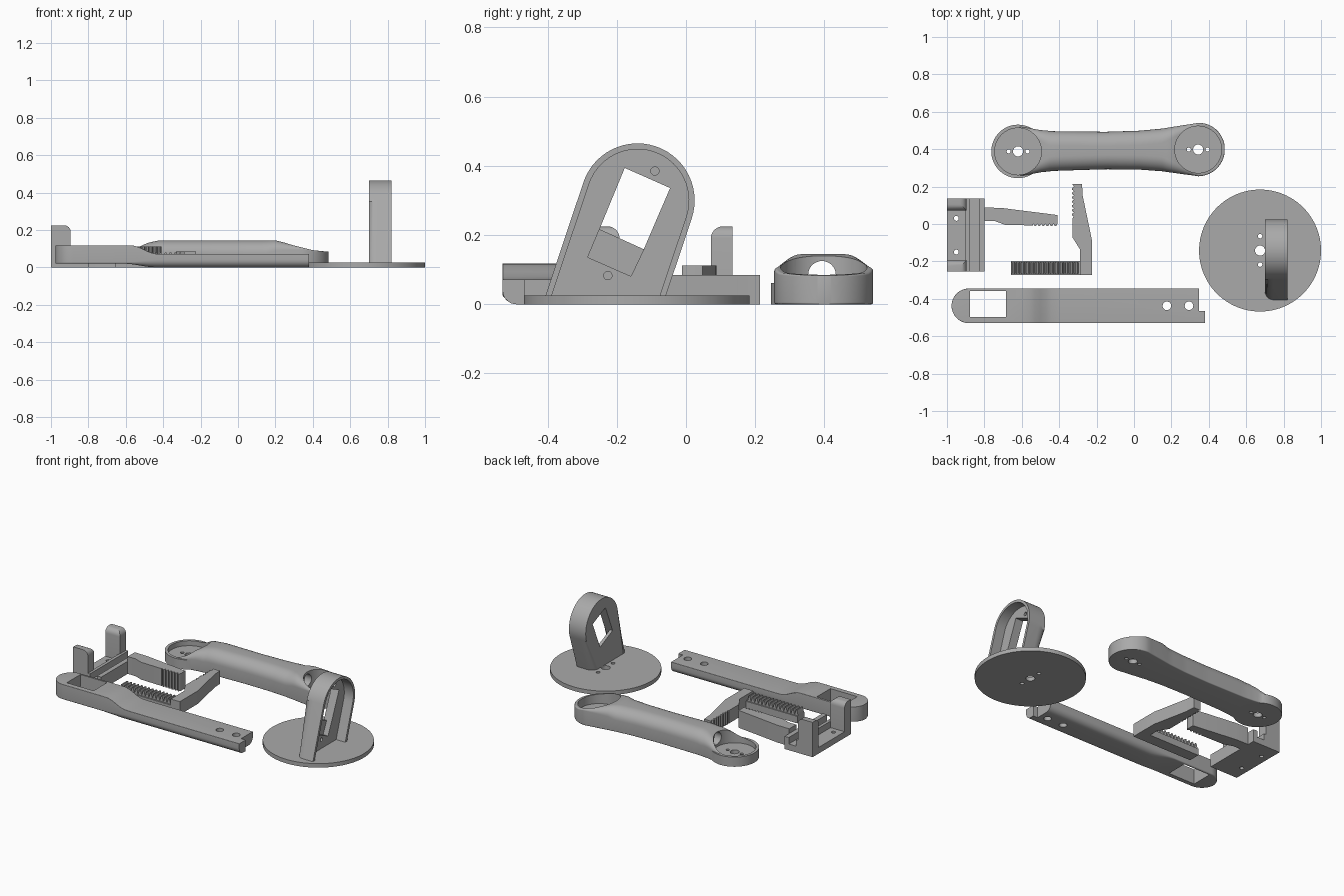
import bpy, bmesh, math
from math import sin, cos, pi, radians

if "Cube" in bpy.data.objects:
    bpy.data.objects.remove(bpy.data.objects["Cube"])

grey = bpy.data.materials.new("light_grey")
grey.diffuse_color = (0.4, 0.4, 0.4, 1)
grey.use_nodes = True
grey.node_tree.nodes["Principled BSDF"].inputs["Base Color"].default_value = grey.diffuse_color


def finish(name, bm):
    bmesh.ops.recalc_face_normals(bm, faces=bm.faces)
    me = bpy.data.meshes.new(name)
    bm.to_mesh(me)
    bm.free()
    ob = bpy.data.objects.new(name, me)
    bpy.context.collection.objects.link(ob)
    me.materials.append(grey)
    return ob


def prism(name, pts, axis, lo, hi, bevel=None, width=0.04):
    """Extrude a 2D outline along an axis; bevel(a, b) picks rounded edges."""
    place = {'x': lambda a, b, t: (t, a, b), 'y': lambda a, b, t: (a, t, b),
             'z': lambda a, b, t: (a, b, t)}[axis]
    bm = bmesh.new()
    rings = [[bm.verts.new(place(a, b, t)) for a, b in pts] for t in (lo, hi)]
    n = len(pts)
    bm.faces.new(rings[0])
    bm.faces.new(rings[1])
    for i in range(n):
        j = (i + 1) % n
        bm.faces.new((rings[0][i], rings[0][j], rings[1][j], rings[1][i]))
    if bevel:
        edges = [e for e in bm.edges if bevel(e.verts[0].co, e.verts[1].co)]
        bmesh.ops.bevel(bm, geom=edges, offset=width, segments=6, profile=0.5,
                        affect='EDGES')
    return finish(name, bm)


def box(name, x0, x1, y0, y1, z0, z1, **kw):
    return prism(name, [(x0, y0), (x1, y0), (x1, y1), (x0, y1)], 'z', z0, z1, **kw)


def disc(name, x, y, r, z0, z1, axis='z', n=48):
    pts = [(x + r * cos(2 * pi * i / n), y + r * sin(2 * pi * i / n)) for i in range(n)]
    return prism(name, pts, axis, z0, z1)


def loft(name, sections, n=8):
    """Sections (x, y centre, half width, z0, z1, bottom radius, top ry, top rz)."""
    bm = bmesh.new()
    rings = []
    for x, yc, hw, z0, z1, rb, ry, rz in sections:
        rb, ry = min(rb, hw * .95), min(ry, hw * .95)
        ring = []
        for cy, cz, a, b, start in ((hw - rb, z0 + rb, rb, rb, -90), (hw - ry, z1 - rz, ry, rz, 0),
                                    (ry - hw, z1 - rz, ry, rz, 90), (rb - hw, z0 + rb, rb, rb, 180)):
            for i in range(n + 1):
                t = radians(start + 90 * i / n)
                ring.append(bm.verts.new((x, yc + cy + a * cos(t), cz + b * sin(t))))
        rings.append(ring)
    m = len(rings[0])
    for r0, r1 in zip(rings, rings[1:]):
        for i in range(m):
            bm.faces.new((r0[i], r0[(i + 1) % m], r1[(i + 1) % m], r1[i]))
    bm.faces.new(rings[0])
    bm.faces.new(rings[-1])
    return finish(name, bm)


def combine(ob, others, op='DIFFERENCE'):
    for o in others:
        mod = ob.modifiers.new("cut", 'BOOLEAN')
        mod.operation, mod.solver, mod.object = op, 'EXACT', o
        bpy.context.view_layer.objects.active = ob
        bpy.ops.object.modifier_apply(modifier=mod.name)
        bpy.data.objects.remove(o)
    return ob


def interp(table, x):
    for (x0, v0), (x1, v1) in zip(table, table[1:]):
        if x <= x1:
            return v0 + (v1 - v0) * max(0, (x - x0) / (x1 - x0))
    return table[-1][1]


# Round base plate with servo horn holes
BX, BY = 0.674, -0.142
base = disc("base_plate", BX, BY, 0.326, 0, 0.026, n=96)
combine(base, [disc("hole", BX, BY + d, r, -.1, .1, n=24)
               for d, r in ((0, .027), (.077, .012), (-.075, .012))])

# Leaning servo bracket: hollow shell, rounded on its closed side
TH = radians(18.5)


def bracket_outline(r, zb, cy=-0.14, cz=0.30):
    arc = [(cy + r * cos(t), cz + r * sin(t))
           for t in [-TH + pi * i / 28 for i in range(29)]]
    foot = lambda p: (p[0] - (p[1] - zb) * math.tan(TH), zb)
    return [foot(arc[0])] + arc + [foot(arc[-1])]


bracket = prism("servo_bracket", bracket_outline(.165, .02), 'x', .70, .82, width=.045,
                bevel=lambda a, b: max(a.x, b.x) < .701 and max(a.z, b.z) > .021)
combine(bracket, [
    prism("hollow", bracket_outline(.148, .026), 'x', .755, .9),
    prism("window", [(-.177, .394), (-.046, .336), (-.122, .159), (-.25, .217)], 'x', .6, .9),
    prism("pocket", [(-.25, .217), (-.122, .159), (-.159, .081), (-.284, .136)], 'x', .72, .9),
    disc("screw", -.09, .385, .012, .72, .9, 'x', 20),
    disc("screw", -.226, .083, .012, .72, .9, 'x', 20)])

# Upper arm: waisted domed beam between two round servo pads
LX, LY, RX, RY, R = -0.62, 0.388, 0.343, 0.398, 0.143
half = [(-.62, .135), (-.55, .122), (-.5, .113), (-.43, .106), (-.15, .1), (.03, .104),
        (.15, .114), (.25, .129), (.343, .142)]
top = [(-.62, .062), (-.56, .09), (-.52, .115), (-.48, .132), (-.43, .143), (-.4, .145),
       (.2, .145), (.25, .132), (.32, .112), (.4, .092), (.49, .083)]
dome = [(-.62, .01), (-.45, .07), (.15, .07), (.25, .04), (.35, .008), (.5, .004)]
secs = []
xs = [LX + (RX - LX) * i / 40 for i in range(41)] + [RX + R * sin(pi * i / 22) for i in range(1, 11)]
for x in xs:
    hw = interp(half, x) if x <= RX else math.sqrt(R * R - (x - RX) ** 2)
    d = interp(dome, x)
    secs.append((x, LY + (RY - LY) * (x - LX) / (RX - LX), hw, 0, interp(top, x), .006, d * 1.1, d))
arm = loft("upper_arm", secs)
combine(arm, [disc("end_pad", LX, LY, R, 0, .062, n=64)], 'UNION')
cuts = [disc("left_pocket", LX, LY, .125, .03, .3, n=64),
        disc("right_pocket", RX, RY, .125, .03, .3, n=64),
        disc("wire_tunnel", .393, .085, .04, LX, RX, 'x', 32)]
for cx, cy in ((LX, LY), (RX, RY)):
    cuts += [disc("hole", cx + d, cy, r, -.1, .1, n=20)
             for d, r in ((0, .027), (.05, .011), (-.05, .011))]
combine(arm, cuts)

# Forearm: raised round servo end stepping down to a flat bar
FY, FR = -0.4375, 0.0925
secs = []
xs = [-.883 - .0925 * cos(pi * i / 24) for i in range(1, 12)]
for x in xs + [-.883]:
    hw = math.sqrt(max(1e-5, FR * FR - (x + .883) ** 2))
    secs.append((x, FY, hw, .02, .118, .008, .002, .002))
for x, z0, z1, rb in ((-.6, .02, .118, .008), (-.56, .016, .117, .014), (-.53, .011, .108, .022),
                      (-.5, .006, .094, .03), (-.47, .002, .08, .036), (-.44, 0, .073, .04),
                      (-.4, 0, .072, .04), (.38, 0, .072, .04)):
    secs.append((x, FY, FR, z0, z1, rb, .002, .002))
forearm = loft("forearm", secs)
combine(forearm, [box("servo_slot", -.877, -.685, -.497, -.358, -.1, .3),
                  box("end_notch", .348, .5, -.465, -.3, -.1, .3),
                  disc("hole", .176, FY, .023, -.1, .3, n=24),
                  disc("hole", .294, FY, .023, -.1, .3, n=24)])

# Gripper mount: plate, slotted rail and two rounded uprights
mount = box("gripper_mount", -1, -.80, -.255, .135, 0, .04)
combine(mount, [box("rail_a", -.90, -.88, -.255, .135, .03, .082),
                box("rail_b", -.83, -.80, -.255, .135, .03, .082)], 'UNION')
combine(mount, [disc("hole", -.95, y, .013, -.1, .2, n=20) for y in (.03, -.15)])
for name, y0, y1, inner in (("rear_upright", .072, .135, .072), ("front_upright", -.255, -.192, -.192)):
    up = box(name, -1, -.895, y0, y1, .03, .225, width=.034,
             bevel=lambda a, b: min(a.z, b.z) > .22 and
             (min(a.x, b.x) > -.9 or (abs(a.y - inner) < .001 and abs(b.y - inner) < .001)))


def teeth(p0, p1, depth, n):
    """Zigzag between two points, teeth standing to the left of the path."""
    dx, dy = p1[0] - p0[0], p1[1] - p0[1]
    ln = math.hypot(dx, dy)
    nx, ny = -dy / ln * depth, dx / ln * depth
    out = []
    for i in range(n):
        for f, h in ((.0, 0), (.3, 1), (.6, 1), (.9, 0)):
            t = (i + f) / n
            out.append((p0[0] + dx * t + nx * h, p0[1] + dy * t + ny * h))
    return out + [p1]


# Fixed finger with gripping teeth along its tip
prism("fixed_finger", [(-.80, .088), (-.71, .086), (-.41, .048)]
      + teeth((-.41, 0), (-.54, 0), .012, 6)
      + [(-.54, -.008), (-.69, -.004), (-.745, .016), (-.80, .016)], 'z', 0, .112)

# Sliding finger with gripping teeth and a toothed rack foot
prism("sliding_finger", [(-.278, .214), (-.274, .15), (-.225, -.086), (-.225, -.273),
                         (-.29, -.273), (-.29, -.134), (-.33, -.07), (-.33, .03)]
      + teeth((-.322, .04), (-.322, .2), .01, 7) + [(-.33, .214)], 'z', 0, .084)
prism("rack", [(-.658, 0), (-.28, 0), (-.28, .05), (-.29, .05)][::-1]
      + teeth((-.658, .05), (-.295, .05), .03, 14), 'y', -.265, -.205)
box("rack_edge", -.658, -.28, -.273, -.198, 0, .045)

# Smooth the curves, keep the hard edges
for o in bpy.context.scene.objects:
    o.select_set(True)
    bpy.context.view_layer.objects.active = o
bpy.ops.object.shade_smooth_by_angle(angle=radians(30))
